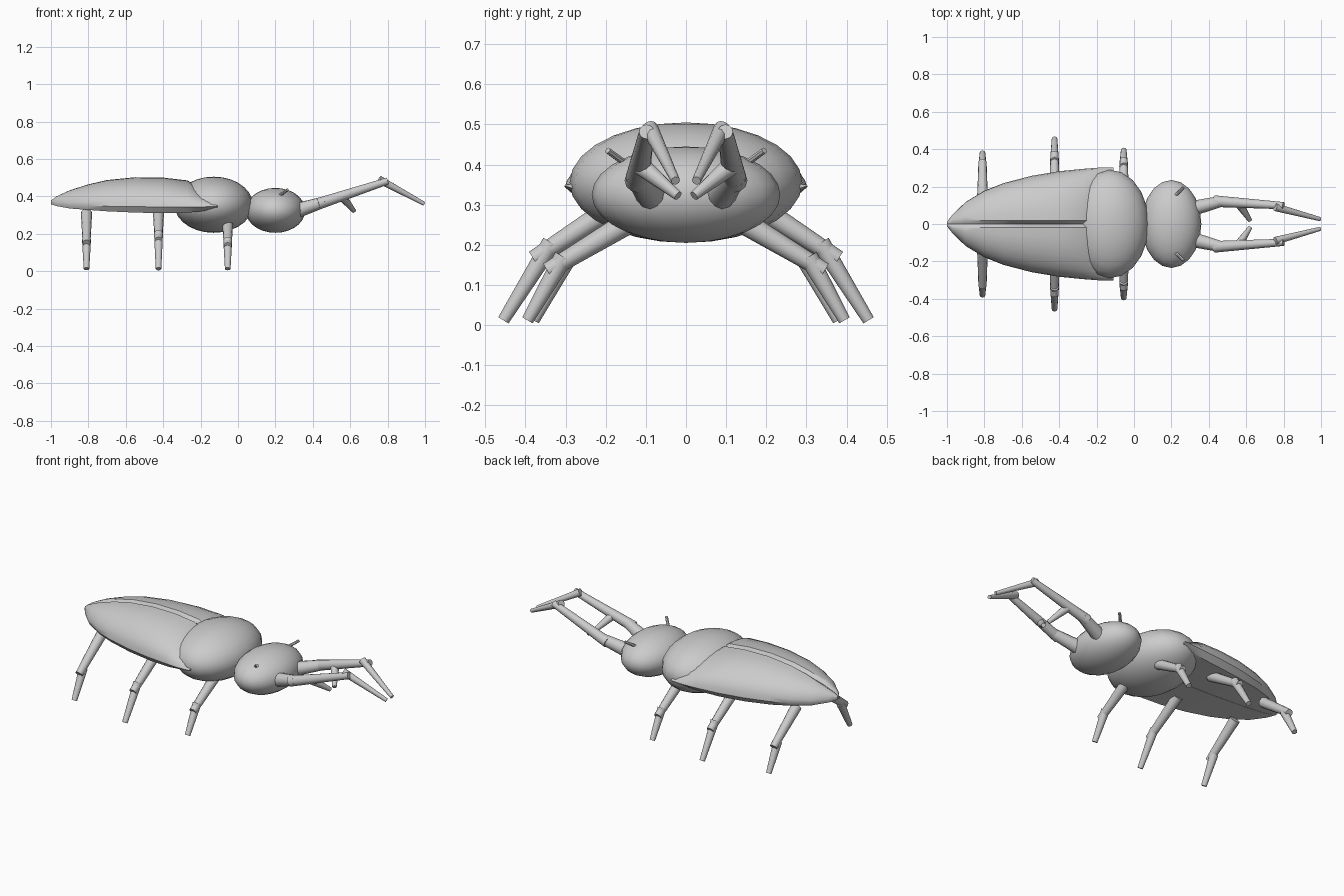
import bpy, bmesh, math
from mathutils import Vector, Matrix

if "Cube" in bpy.data.objects:
    bpy.data.objects.remove(bpy.data.objects["Cube"])


def finish(name, bm, mirror=False, angle=40):
    bmesh.ops.recalc_face_normals(bm, faces=bm.faces)
    mesh = bpy.data.meshes.new(name)
    bm.to_mesh(mesh)
    bm.free()
    obj = bpy.data.objects.new(name, mesh)
    bpy.context.collection.objects.link(obj)
    bpy.ops.object.select_all(action='DESELECT')
    bpy.context.view_layer.objects.active = obj
    obj.select_set(True)
    bpy.ops.object.shade_smooth_by_angle(angle=math.radians(angle))
    if mirror:
        mod = obj.modifiers.new("mirror", 'MIRROR')
        mod.use_axis = (False, True, False)
        mod.use_mirror_merge = False
    return obj


def ellipsoid(name, centre, radii):
    bm = bmesh.new()
    bmesh.ops.create_uvsphere(bm, u_segments=20, v_segments=14, radius=1,
                              matrix=Matrix.Translation(centre) @ Matrix.Diagonal((*radii, 1)))
    return finish(name, bm)


def rod(name, a, b, r1, r2, sides=12):
    """Tapered rod from a to b on the +y side, mirrored to -y."""
    a, b = Vector(a), Vector(b)
    d = b - a
    bm = bmesh.new()
    bmesh.ops.create_cone(bm, cap_ends=True, segments=sides, radius1=r1, radius2=r2, depth=d.length,
                          matrix=Matrix.Translation((a + b) / 2) @ d.to_track_quat('Z', 'Y').to_matrix().to_4x4())
    return finish(name, bm, True)


# thorax and head
ellipsoid("thorax", (-0.13, 0, 0.355), (0.21, 0.29, 0.15))
ellipsoid("head", (0.20, 0, 0.325), (0.16, 0.235, 0.12))

# wing cases: x, half width, bottom z, edge z, top z
sections = [(-1.0, 0.012, 0.358, 0.365, 0.378), (-0.97, 0.05, 0.348, 0.36, 0.40),
            (-0.9, 0.118, 0.335, 0.352, 0.432), (-0.8, 0.178, 0.327, 0.35, 0.464),
            (-0.7, 0.218, 0.32, 0.347, 0.487), (-0.55, 0.257, 0.313, 0.345, 0.502),
            (-0.4, 0.282, 0.31, 0.343, 0.50), (-0.27, 0.295, 0.312, 0.343, 0.485),
            (-0.18, 0.302, 0.322, 0.344, 0.43), (-0.11, 0.303, 0.338, 0.347, 0.36)]
bm = bmesh.new()
rings = []
for x, w, zb, ze, zt in sections:
    inner = min(0.02, w * 0.3)
    pts = [(0.001, zb), (w * 0.9, zb)]
    for i in range(9):
        t = math.pi / 2 * i / 8
        pts.append((inner + (w - inner) * math.cos(t), ze + (zt - ze) * math.sin(t)))
    pts.append((0.001, zt - (zt - ze) * 0.15))
    rings.append([bm.verts.new((x, y, z)) for y, z in pts])
for r, s in zip(rings, rings[1:]):
    n = len(r)
    for i in range(n):
        bm.faces.new((r[i], r[(i + 1) % n], s[(i + 1) % n], s[i]))
bm.faces.new(rings[0])
bm.faces.new(rings[-1])
finish("wing_cases", bm, True)

# legs: x, then (y, z) of hip, femur end, knee, foot
legs = {"front": (-0.055, (0.12, 0.27), (0.345, 0.135), (0.305, 0.17), (0.395, 0.012)),
        "middle": (-0.425, (0.14, 0.32), (0.38, 0.165), (0.335, 0.205), (0.455, 0.012)),
        "hind": (-0.81, (0.12, 0.31), (0.335, 0.15), (0.295, 0.17), (0.38, 0.012))}
for name, (x, hip, end, knee, foot) in legs.items():
    rod(name + "_femurs", (x, *hip), (x, *end), 0.03, 0.021)
    rod(name + "_tibias", (x, *knee), (x, *foot), 0.024, 0.015)

# mandibles
rod("mandible_bases", (0.32, 0.085, 0.325), (0.47, 0.122, 0.373), 0.04, 0.029)
rod("mandible_arms", (0.43, 0.122, 0.36), (0.80, 0.098, 0.482), 0.031, 0.019)
rod("mandible_tips", (0.755, 0.09, 0.49), (0.995, 0.026, 0.36), 0.021, 0.011)
rod("mandible_teeth", (0.56, 0.11, 0.395), (0.62, 0.02, 0.322), 0.024, 0.012)

# antennae
rod("antennae", (0.21, 0.14, 0.395), (0.265, 0.195, 0.435), 0.009, 0.008, 8)
